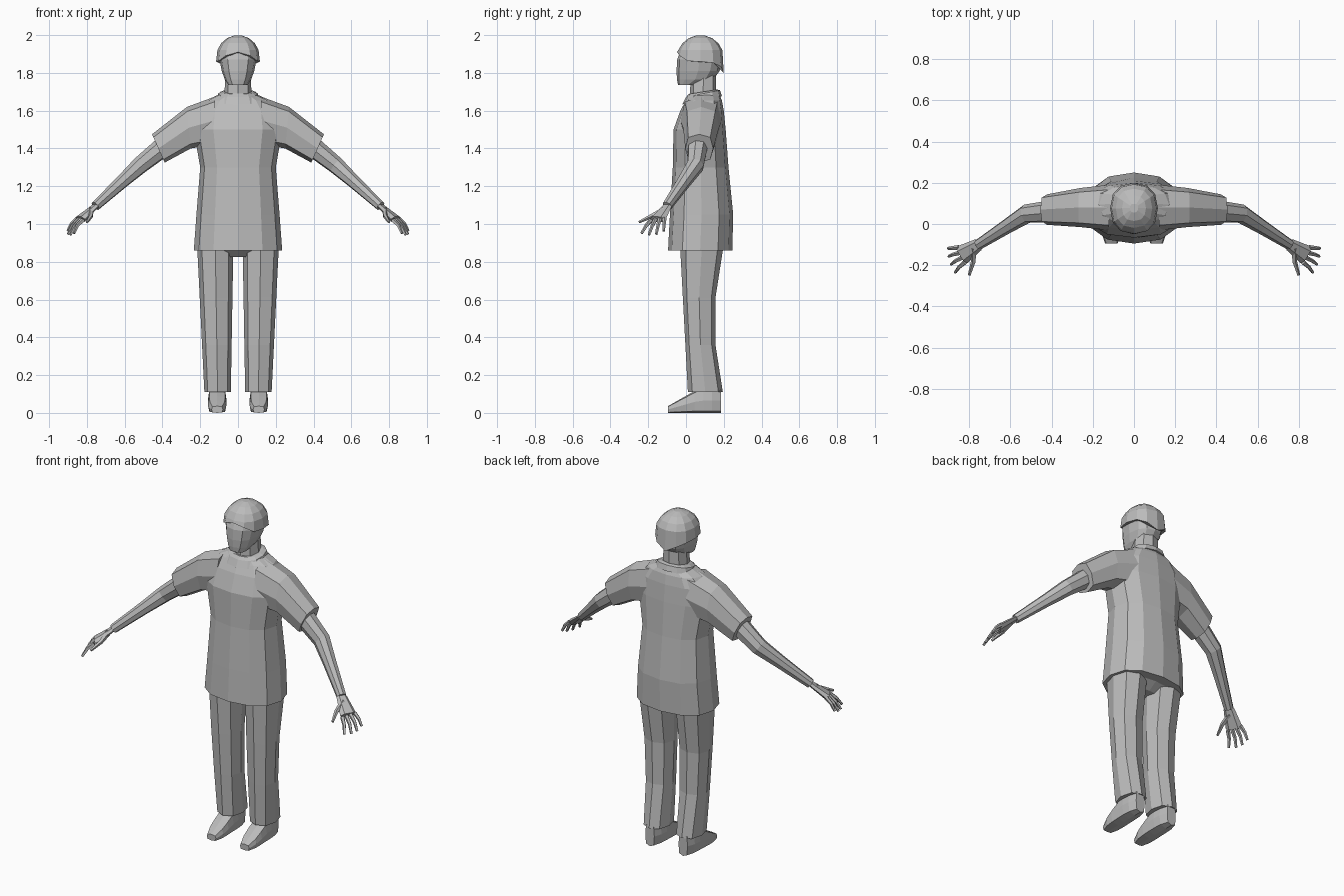
import bpy, bmesh, math
from mathutils import Vector

cube = bpy.data.objects.get("Cube")
if cube:
    bpy.data.objects.remove(cube, do_unlink=True)

shade = 0.5
material = bpy.data.materials.new("plain grey")
material.use_nodes = True
material.diffuse_color = (shade, shade, shade, 1)
for node in material.node_tree.nodes:
    if node.type == "BSDF_PRINCIPLED":
        node.inputs["Base Color"].default_value = material.diffuse_color


def soften(value, power):
    return math.copysign(abs(value) ** power, value)


def ring(center, across, along, sides=12, power=0.85):
    """Rounded section around a center with two half axes."""
    angles = [math.tau * i / sides for i in range(sides)]
    return [center + across * soften(math.cos(a), power)
            + along * soften(math.sin(a), power) for a in angles]


def level(height, half_width, front, back, x=0, sides=12, tilt=0):
    """Horizontal section, raised at the back by the tilt."""
    center = Vector((x, (front + back) / 2, height))
    along = Vector((0, (back - front) / 2, tilt))
    return ring(center, Vector((half_width, 0, 0)), along, sides)


def loft(name, rings, mirror=False):
    """Skin a row of sections, close both ends, optionally mirror in x."""
    bm = bmesh.new()
    rows = [[bm.verts.new(point) for point in section] for section in rings]
    for lower, upper in zip(rows, rows[1:]):
        for i in range(len(lower)):
            bm.faces.new((lower[i - 1], lower[i], upper[i], upper[i - 1]))
    bm.faces.new(rows[0])
    bm.faces.new(rows[-1])
    bmesh.ops.recalc_face_normals(bm, faces=bm.faces)
    mesh = bpy.data.meshes.new(name)
    bm.to_mesh(mesh)
    bm.free()
    mesh.materials.append(material)
    obj = bpy.data.objects.new(name, mesh)
    bpy.context.collection.objects.link(obj)
    if mirror:
        obj.modifiers.new("Mirror", "MIRROR")


def limb(name, path, start, end, wide, flatness=1.0, sides=6):
    """Mirrored tapering tube along a path."""
    rings = []
    last = len(path) - 1
    for i, point in enumerate(path):
        direction = (path[min(i + 1, last)] - path[max(i - 1, 0)]).normalized()
        across = (wide - direction * wide.dot(direction)).normalized()
        across *= start + (end - start) * i / last
        along = direction.cross(across) * flatness
        rings.append(ring(point, across, along, sides))
    loft(name, rings, mirror=True)


# Shirt body, from hem to neckline
loft("shirt_body", [
    level(height=0.86, half_width=0.234, front=-0.095, back=0.245),
    level(height=1.05, half_width=0.22, front=-0.085, back=0.25),
    level(height=1.3, half_width=0.2, front=-0.07, back=0.225),
    level(height=1.5, half_width=0.235, front=-0.066, back=0.21),
    level(height=1.6, half_width=0.22, front=-0.03, back=0.2),
    level(height=1.655, half_width=0.17, front=0, back=0.19),
    level(height=1.69, half_width=0.09, front=0.02, back=0.175)])


def sleeve_section(top, bottom, half_depth):
    """Slanted section between a top edge and a bottom edge."""
    top, bottom = Vector(top), Vector(bottom)
    depth = Vector((0, half_depth, 0))
    return ring((top + bottom) / 2, depth, (top - bottom) / 2, sides=8, power=0.7)


# Short sleeves, from inside the chest to the cuff
loft("sleeve", [
    sleeve_section(top=(0.12, 0.08, 1.675), bottom=(0.13, 0.08, 1.42), half_depth=0.11),
    sleeve_section(top=(0.27, 0.08, 1.62), bottom=(0.25, 0.08, 1.4), half_depth=0.095),
    sleeve_section(top=(0.455, 0.07, 1.475), bottom=(0.388, 0.07, 1.325), half_depth=0.074),
], mirror=True)

# Collar band, dipping at the front
loft("collar", [
    level(height=1.655, half_width=0.118, front=-0.02, back=0.19, tilt=0.022),
    level(height=1.69, half_width=0.105, front=0, back=0.18, tilt=0.018),
    level(height=1.7, half_width=0.085, front=0.015, back=0.165, tilt=0.012)])

# Trouser legs widen upward and bow in behind the knee
leg = []
for step in range(4):
    t = step / 3
    leg.append(level(height=0.11 + 0.75 * t, half_width=0.07 + 0.025 * t,
                     front=0.01 - 0.04 * t,
                     back=0.195 - 0.045 * math.sin(math.pi * t),
                     x=0.108 + 0.012 * t, sides=8))
loft("trouser_leg", leg, mirror=True)

# Pelvis, joining the legs under the shirt
loft("pelvis", [
    level(height=0.825, half_width=0.12, front=0.02, back=0.13),
    level(height=0.86, half_width=0.2, front=-0.02, back=0.185),
    level(height=0.95, half_width=0.2, front=-0.03, back=0.2)])

# Shoes rise from a low toe and narrow at both ends
shoe = []
for step in range(7):
    t = step / 6
    rise = Vector((0, 0, min(0.065, 0.018 + 0.08 * t)))
    width = Vector((0.05 - 0.02 * (2 * t - 1) ** 4, 0, 0))
    center = Vector((0.11, 0.28 * t - 0.095, 0)) + rise
    shoe.append(ring(center, width, rise, sides=8, power=0.5))
loft("shoe", shoe, mirror=True)

# Bare arms
shoulder = Vector((0.37, 0.065, 1.43))
elbow = Vector((0.52, 0.05, 1.31))
wrist = Vector((0.755, -0.1, 1.095))
limb("arm", [shoulder, elbow, elbow.lerp(wrist, 0.4), wrist],
     start=0.056, end=0.026, wide=Vector((0.3, 1, 0)), sides=8)

# Palms
knuckles = Vector((0.835, -0.15, 1.025))
across = Vector((0.035, 0.09, 0.01))
limb("palm", [wrist, wrist.lerp(knuckles, 0.5), knuckles],
     start=0.03, end=0.048, wide=across, flatness=0.4)

# Four fingers fanned out between the index tip and the little tip
index_tip = Vector((0.868, -0.235, 0.95))
little_tip = Vector((0.902, -0.118, 0.962))
for i, finger in enumerate(("index", "middle", "ring", "little")):
    t = i / 3
    base = knuckles + across * (t - 0.5) * 0.8
    reach = Vector((0.01, 0, -0.014)) * math.sin(math.pi * t)
    tip = index_tip.lerp(little_tip, t) + reach
    bend = base.lerp(tip, 0.5) + Vector((0.006, 0, 0.005))
    limb(finger + "_finger", [base, bend, tip],
         start=0.012, end=0.007, wide=across, sides=5)

# Thumbs
thumb_tip = Vector((0.8, -0.248, 1.01))
thumb_base = wrist.lerp(knuckles, 0.3)
thumb_bend = thumb_base.lerp(thumb_tip, 0.5) - Vector((0.01, 0, 0))
limb("thumb", [thumb_base, thumb_bend, thumb_tip],
     start=0.017, end=0.007, wide=Vector((1, 0, 0)), sides=5)

# Neck and head
loft("neck", [
    level(height=1.65, half_width=0.075, front=0.02, back=0.16, sides=8),
    level(height=1.8, half_width=0.065, front=0.025, back=0.16, sides=8)])
loft("head", [
    level(height=1.735, half_width=0.05, front=-0.042, back=0.06),
    level(height=1.765, half_width=0.07, front=-0.048, back=0.145),
    level(height=1.81, half_width=0.086, front=-0.05, back=0.178),
    level(height=1.87, half_width=0.098, front=-0.047, back=0.192),
    level(height=1.94, half_width=0.09, front=-0.02, back=0.175)])

# Hair: a dome whose lower edge dips at the temples and the nape
hair = []
for step in range(5):
    angle = math.radians(20 * step)
    size = math.cos(angle)
    hair.append(level(height=1.88 + 0.12 * math.sin(angle),
                      half_width=0.116 * size,
                      front=0.077 - 0.125 * size, back=0.077 + 0.123 * size))
for point in hair[0]:
    side = abs(point.x) / 0.116
    if point.y < 0.07:
        point.z = 1.91 - 0.06 * side ** 2
    else:
        point.z = 1.8 + 0.06 * side
loft("hair", hair, mirror=False)
